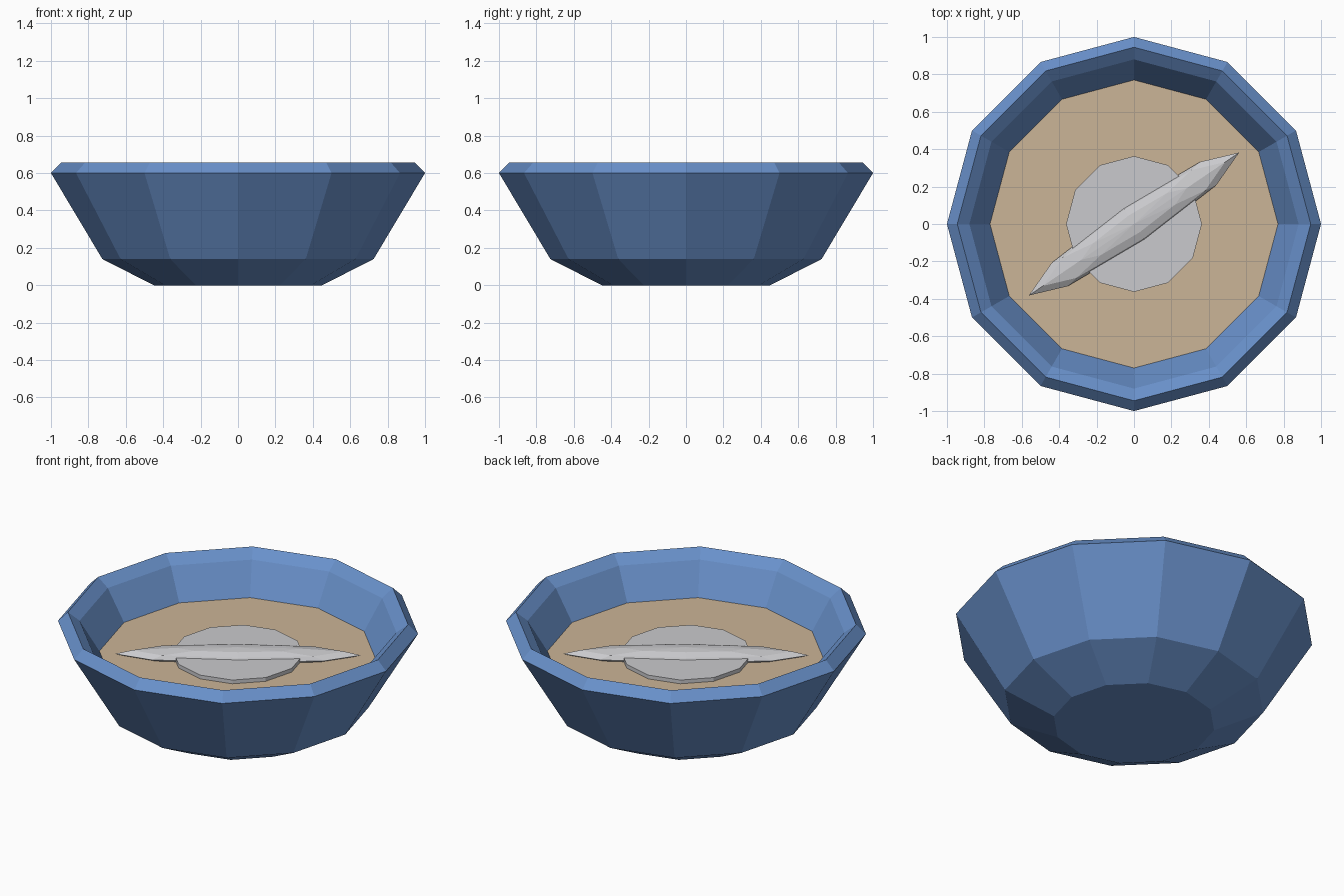
import bpy, bmesh, math
from mathutils import Matrix

if "Cube" in bpy.data.objects:
    bpy.data.objects.remove(bpy.data.objects["Cube"])

SIDES = 12


def material(name, rgb):
    m = bpy.data.materials.new(name)
    m.diffuse_color = (*rgb, 1.0)
    m.use_nodes = True
    m.node_tree.nodes["Principled BSDF"].inputs["Base Color"].default_value = m.diffuse_color
    return m


blue = material("blue_glaze", (0.14, 0.28, 0.59))
tan = material("tan_filling", (0.60, 0.46, 0.31))
grey = material("light_grey", (0.59, 0.59, 0.61))


def finish(bm, name, mat):
    bmesh.ops.recalc_face_normals(bm, faces=bm.faces[:])
    mesh = bpy.data.meshes.new(name)
    bm.to_mesh(mesh)
    bm.free()
    mesh.materials.append(mat)
    ob = bpy.data.objects.new(name, mesh)
    bpy.context.collection.objects.link(ob)
    return ob


def lathe(name, profile, mat):
    """Turn a (radius, height) profile into a flat-sided solid with capped ends."""
    bm = bmesh.new()
    rings = []
    for r, z in profile:
        rings.append([bm.verts.new((r * math.cos(2 * math.pi * i / SIDES),
                                    r * math.sin(2 * math.pi * i / SIDES), z))
                      for i in range(SIDES)])
    for a, b in zip(rings, rings[1:]):
        for i in range(SIDES):
            j = (i + 1) % SIDES
            bm.faces.new((a[i], a[j], b[j], b[i]))
    bm.faces.new(rings[0])
    bm.faces.new(rings[-1])
    return finish(bm, name, mat)


# Bowl: outer wall, bevelled rim, inner wall and inner floor
lathe("bowl", [(0.45, 0), (0.725, 0.14), (1.0, 0.6), (0.945, 0.655),
               (0.88, 0.605), (0.62, 0.177), (0.42, 0.07)], blue)

# Filling: flat surface inside the bowl
lathe("filling", [(0.755, 0.40), (0.77, 0.424)], tan)

# Round plate lying on the filling
lathe("round_plate", [(0.363, 0.415), (0.363, 0.447)], grey)

# Blade: thin faceted ellipsoid lying diagonally across the plate
bm = bmesh.new()
bmesh.ops.create_uvsphere(bm, u_segments=8, v_segments=6, radius=1.0)
bmesh.ops.transform(bm, verts=bm.verts[:],
                    matrix=Matrix.Translation((0, 0, 0.434))
                    @ Matrix.Rotation(math.radians(34.2), 4, 'Z')
                    @ Matrix.Diagonal((0.68, 0.107, 0.045, 1)))
finish(bm, "blade", grey)
